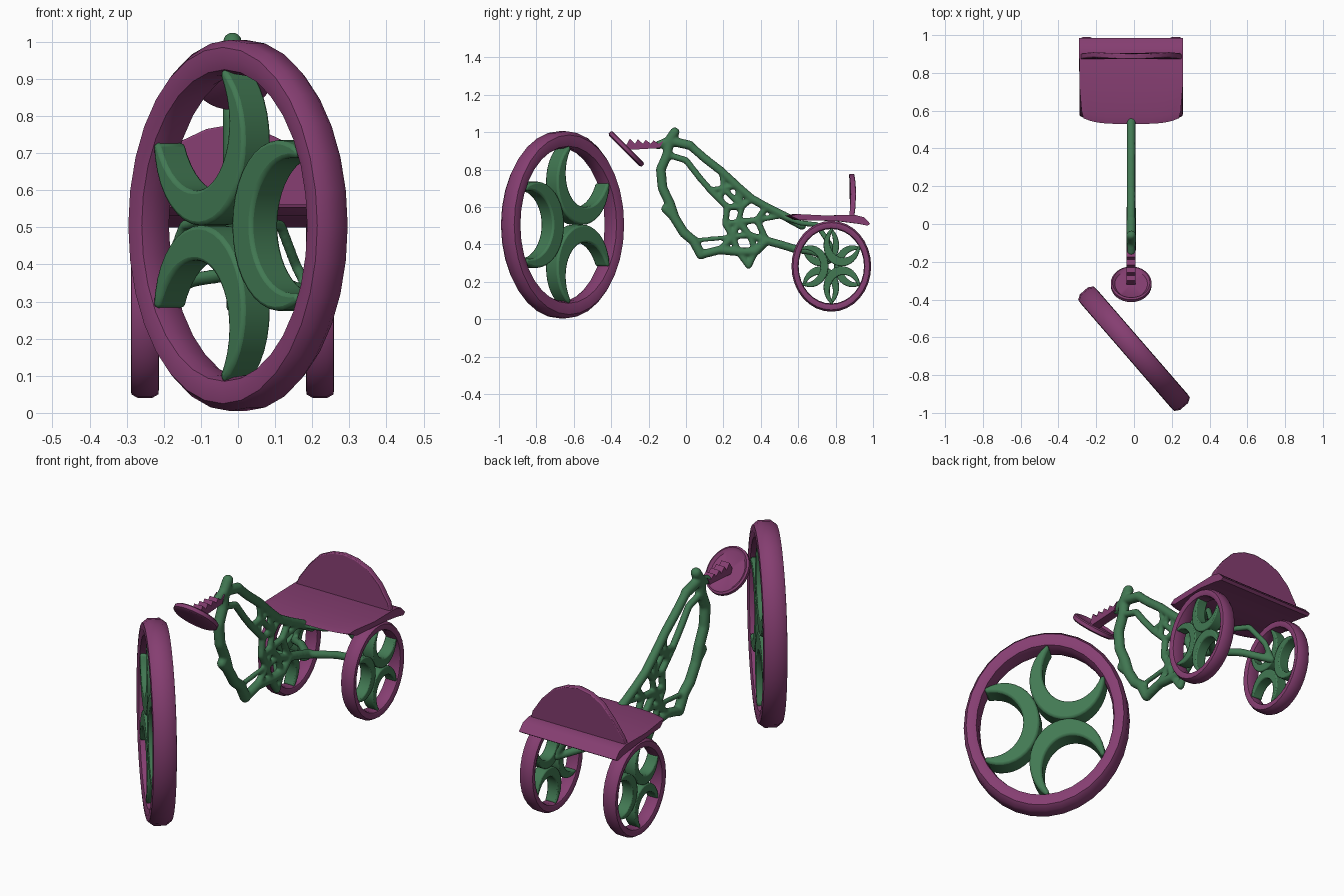
import bpy, bmesh, math
from mathutils import Vector as V

if "Cube" in bpy.data.objects:
    bpy.data.objects.remove(bpy.data.objects["Cube"])

MID = -0.015  # centre plane of the body


def material(name, rgb):
    m = bpy.data.materials.new(name)
    m.use_nodes = True
    m.diffuse_color = (*rgb, 1)
    m.node_tree.nodes["Principled BSDF"].inputs["Base Color"].default_value = (*rgb, 1)
    return m


PURPLE = material("plum purple", (0.235, 0.048, 0.165))
GREEN = material("leaf green", (0.054, 0.19, 0.086))


def finish(name, bm, mat, angle=40, bevel=0):
    bmesh.ops.remove_doubles(bm, verts=bm.verts, dist=0.0002)
    bmesh.ops.recalc_face_normals(bm, faces=bm.faces)
    me = bpy.data.meshes.new(name)
    bm.to_mesh(me)
    bm.free()
    me.materials.append(mat)
    ob = bpy.data.objects.new(name, me)
    bpy.context.collection.objects.link(ob)
    bpy.ops.object.select_all(action="DESELECT")
    ob.select_set(True)
    bpy.context.view_layer.objects.active = ob
    bpy.ops.object.shade_smooth_by_angle(angle=math.radians(angle))
    if bevel:
        b = ob.modifiers.new("soft edges", "BEVEL")
        b.width, b.segments = bevel, 2
    return ob


def loft(bm, rings, closed=False):
    """Skin a list of equal point loops; cap the ends unless closed."""
    rows = [[bm.verts.new(p) for p in ring] for ring in rings]
    n = len(rows[0])
    for i in range(len(rows) if closed else len(rows) - 1):
        a, b = rows[i], rows[(i + 1) % len(rows)]
        for j in range(n):
            k = (j + 1) % n
            bm.faces.new((a[j], a[k], b[k], b[j]))
    if not closed:
        bm.faces.new(rows[0])
        bm.faces.new(rows[-1])


def spin(name, section, c, u, v, n, mat, segs=32):
    """Turn a (radius, depth) section around an oval with half axes u and v."""
    bm = bmesh.new()
    rings = []
    for i in range(segs):
        t = math.tau * i / segs
        d = u * math.cos(t) + v * math.sin(t)
        rings.append([c + d * r + n * h for r, h in section])
    loft(bm, rings, closed=True)
    return finish(name, bm, mat)


def wheel(name, c, u, v, n, half, depth):
    # tyre with an eight-sided section
    section = [(1, -.5), (1, .5), (.96, .95), (.9, 1), (.84, .85),
               (.82, .4), (.82, -.4), (.84, -.85), (.9, -1), (.96, -.95)]
    spin(name + "_tyre", [(r, h * half) for r, h in section], c, u, v, n, PURPLE)
    # three crescents, backs meeting near the hub, open outwards
    bm = bmesh.new()
    for k in range(3):
        turn = math.tau * k / 3
        rings = []
        for i in range(25):
            s = i / 12 - 1
            t = math.pi + s * math.radians(118)
            thick = 0.05 + 0.15 * (1 - abs(s) ** 2.2)
            loop = []
            for r, h in ((.46, -1), (.46, 1), (.46 - thick, 1), (.46 - thick, -1)):
                a, b = .53 + r * math.cos(t), r * math.sin(t)
                p = a * math.cos(turn) - b * math.sin(turn)
                q = a * math.sin(turn) + b * math.cos(turn)
                loop.append(c + u * p + v * q + n * h * depth)
            rings.append(loop)
        loft(bm, rings)
    finish(name + "_crescents", bm, GREEN, bevel=v.length * 0.025)


# wheels
wheel("front_wheel", V((0, -.66, .505)), V((.655, -.756, 0)) * .405, V((0, 0, .5)),
      V((.756, .655, 0)), .057, .05)
for side, label in ((1, "left"), (-1, "right")):
    wheel("rear_wheel_" + label, V((MID + side * .236, .777, .283)), V((0, -side * .213, 0)),
          V((0, 0, .243)), V((1, 0, 0)), .038, .03)

# steering disc with a raised rim
spin("steering_disc", [(0, -.012), (.9, -.015), (1, -.008), (1, .01), (.92, .016), (.8, .004), (0, .004)],
     V((MID, -.32, .91)), V((.108, 0, 0)), V((0, -.088, .088)), V((0, .707, .707)), PURPLE)


def slab(name, outline, half, mat, bevel=0):
    """Push a (y, z) outline sideways to both sides of the centre plane."""
    bm = bmesh.new()
    loft(bm, [[V((MID + s * half, y, z)) for y, z in outline] for s in (-1, 1)])
    return finish(name, bm, mat, 30, bevel)


# toothed steering stem
stem = [(-.14, .915), (-.31, .905), (-.32, .93)]
for i in range(4):
    y = -.3 + i * .042
    stem += [(y, .965 - i * .003), (y + .028, .938)]
slab("steering_stem", stem + [(-.12, .955)], .024, PURPLE)

# seat: a profile lofted across, front edge pulled back at the sides
profile = [(.53, .553), (.57, .562), (.72, .555), (.9, .557), (.95, .545), (.985, .51),
           (.97, .5), (.92, .51), (.8, .525), (.58, .53)]
bm = bmesh.new()
rings = []
for i in range(17):
    s = i / 8 - 1
    ring = []
    for y, z in profile:
        front = (.985 - y) / .455
        ring.append(V((MID + .275 * s * (1 - .08 * front ** 6), y + .03 * s ** 4 * front, z)))
    rings.append(ring)
loft(bm, rings)
finish("seat", bm, PURPLE)

# backrest: tapering plate with a curved top
half_outline = [(.27, .545), (.255, .59), (.2, .67), (.14, .732), (.07, .765)]
outline = half_outline + [(0, .777)] + [(-x, z) for x, z in reversed(half_outline)]
bm = bmesh.new()
loft(bm, [[V((MID + x, y + .012 * math.sin((z - .55) * 14), z)) for x, z in outline]
          for y in (.872, .9)])
finish("backrest", bm, PURPLE, 30, .005)

# lattice frame: joints in the centre plane as (y, z)
J = dict(
    knob=(-.06, 1.0), head=(-.09, .955), hook=(-.15, .93), neck=(-.1, .88),
    r1=(.02, .93), r2=(.1, .86), r3=(.19, .79), r4=(.27, .715), r5=(.35, .645), r6=(.43, .6), tail=(.52, .555),
    f1=(-.135, .8), f2=(-.125, .7), f3=(-.085, .615), peg=(-.11, .59), f4=(-.06, .54), f5=(-.01, .46), f6=(.04, .42),
    toe=(.08, .345), b1=(.18, .37), b2=(.28, .36), spike=(.335, .285), b3=(.37, .36), b4=(.43, .42),
    s1=(.0, .85), s2=(.07, .76), s3=(.13, .69), s4=(.2, .7),
    m1=(.22, .6), m2=(.3, .6), m3=(.21, .51), m4=(.28, .52), m5=(.25, .44), m6=(.34, .45), m7=(.38, .53), m8=(.18, .64),
    a1=(.52, .395), a2=(.6, .37), u1=(.62, .5))
paths = [
    ("knob head neck f1 f2 f3 f4 f5 f6 toe", .025), ("f3 peg f4", .022), ("hook head r1 r2 r3 r4 r5 r6 tail", .021),
    ("head r1", .024), ("neck s1 s2 s3 m8 m1 m3 m5 b1", .016), ("toe b1 b2 b3 b4", .022), ("b2 spike b3", .016),
    ("s3 s4 r4", .014), ("r3 s4", .012), ("m1 m2 r5", .015), ("m8 s4 m2 m4 m3", .014), ("r4 m2", .013),
    ("m4 m7 r6", .016), ("m4 m5 b2", .015), ("m4 m6 b4", .017), ("m5 m6", .014), ("m7 b4", .016),
    ("m7 tail", .013), ("m6 b3", .014), ("b4 a1 a2", .021), ("tail u1", .022), ("f6 m5", .011)]


def tube(bm, p, q, r):
    """Rounded rod between two points."""
    d = q - p
    x = d.orthogonal().normalized()
    y = d.normalized().cross(x)
    angles = [math.tau * i / 10 for i in range(10)]
    loft(bm, [[e + (x * math.cos(t) + y * math.sin(t)) * r for t in angles] for e in (p, q)])
    for e in (p, q):
        ball = bmesh.ops.create_icosphere(bm, subdivisions=2, radius=r)
        bmesh.ops.translate(bm, verts=ball["verts"], vec=e)


bm = bmesh.new()
for names, r in paths:
    pts = [V((MID, *J[n])) for n in names.split()]
    for p, q in zip(pts, pts[1:]):
        tube(bm, p, q, r + .002)
# rear arms to the hubs and braces under the seat
for s in (-1, 1):
    arm = [V((MID, .58, .375)), V((MID + s * .1, .68, .36)), V((MID + s * .21, .775, .32))]
    brace = [V((MID, .53, .545)), V((MID + s * .08, .61, .515)), V((MID + s * .13, .7, .505)),
             V((MID + s * .17, .77, .4)), arm[2]]
    for chain, r in ((arm, .02), (brace, .015)):
        for p, q in zip(chain, chain[1:]):
            tube(bm, p, q, r)
bmesh.ops.recalc_face_normals(bm, faces=bm.faces)
frame = finish("lattice_frame", bm, GREEN, 80)
melt = frame.modifiers.new("melt joints", "REMESH")
melt.mode, melt.voxel_size, melt.use_smooth_shade = "VOXEL", .007, True
soft = frame.modifiers.new("soften", "SMOOTH")
soft.factor, soft.iterations = .5, 5
